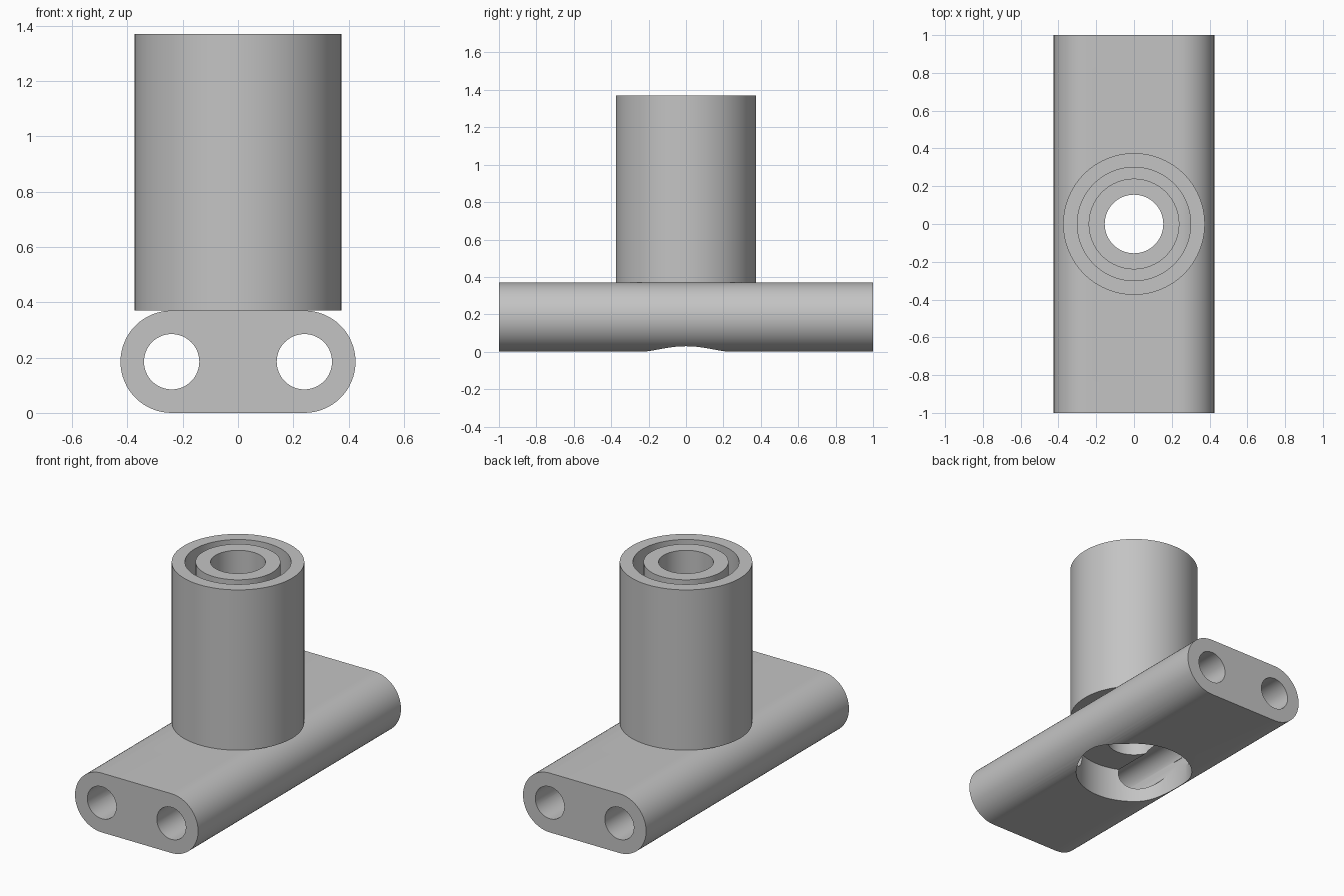
import bpy, bmesh, math

if "Cube" in bpy.data.objects:
    bpy.data.objects.remove(bpy.data.objects["Cube"])

grey = bpy.data.materials.new("plain grey")
grey.diffuse_color = (0.55, 0.55, 0.55, 1)
grey.use_nodes = True
grey.node_tree.nodes["Principled BSDF"].inputs["Base Color"].default_value = grey.diffuse_color

BASE_H, ROD_X, BASE_R = 0.37, 0.24, 0.185


def finish(name, bm):
    bmesh.ops.recalc_face_normals(bm, faces=bm.faces)
    me = bpy.data.meshes.new(name)
    bm.to_mesh(me)
    bm.free()
    me.materials.append(grey)
    ob = bpy.data.objects.new(name, me)
    bpy.context.collection.objects.link(ob)
    return ob


def smooth(ob):
    bpy.ops.object.select_all(action='DESELECT')
    ob.select_set(True)
    bpy.context.view_layer.objects.active = ob
    bpy.ops.object.shade_smooth_by_angle(angle=math.radians(30))


def prism(name, outline, direction):
    """Extrude a closed outline into a solid."""
    bm = bmesh.new()
    face = bm.faces.new([bm.verts.new(p) for p in outline])
    new = bmesh.ops.extrude_face_region(bm, geom=[face])["geom"]
    bmesh.ops.translate(bm, vec=direction,
                        verts=[v for v in new if isinstance(v, bmesh.types.BMVert)])
    return finish(name, bm)


def circle(r, n=96):
    return [(r * math.cos(2 * math.pi * i / n), r * math.sin(2 * math.pi * i / n))
            for i in range(n)]


def tube(name, r_out, r_in, z0, z1, n=96):
    """Upright hollow cylinder."""
    bm = bmesh.new()
    loops = [[bm.verts.new((x, y, z)) for x, y in circle(r, n)]
             for r, z in ((r_out, z0), (r_out, z1), (r_in, z1), (r_in, z0))]
    for k in range(4):
        a, b = loops[k], loops[(k + 1) % 4]
        for i in range(n):
            j = (i + 1) % n
            bm.faces.new((a[i], a[j], b[j], b[i]))
    ob = finish(name, bm)
    smooth(ob)
    return ob


# base: bar with rounded long sides
profile = []
for side in (1, -1):
    for i in range(33):
        a = -math.pi / 2 + math.pi * i / 32
        profile.append((side * (ROD_X + BASE_R * math.cos(a)), -1,
                        BASE_R + side * BASE_R * math.sin(a)))
base = prism("base", profile, (0, 2, 0))

# cutters: two rod holes, centre bore, round pocket underneath
cutters = [prism("rod_hole_cutter",
                 [(s * ROD_X + x, -1.1, BASE_R + z) for x, z in circle(0.1, 64)], (0, 2.2, 0))
           for s in (-1, 1)]
cutters.append(prism("bore_cutter", [(x, y, -0.1) for x, y in circle(0.155)], (0, 0, 0.6)))
cutters.append(prism("pocket_cutter", [(x, y, -0.1) for x, y in circle(0.34)], (0, 0, 0.31)))

bpy.context.view_layer.objects.active = base
for c in cutters:
    mod = base.modifiers.new(c.name, 'BOOLEAN')
    mod.operation, mod.solver, mod.object = 'DIFFERENCE', 'EXACT', c
    bpy.ops.object.modifier_apply(modifier=mod.name)
for c in cutters:
    bpy.data.objects.remove(c)
smooth(base)

# two concentric tubes standing on the base
tube("outer_sleeve", 0.375, 0.30, BASE_H, BASE_H + 1)
tube("inner_tube", 0.24, 0.155, BASE_H, BASE_H + 1)
